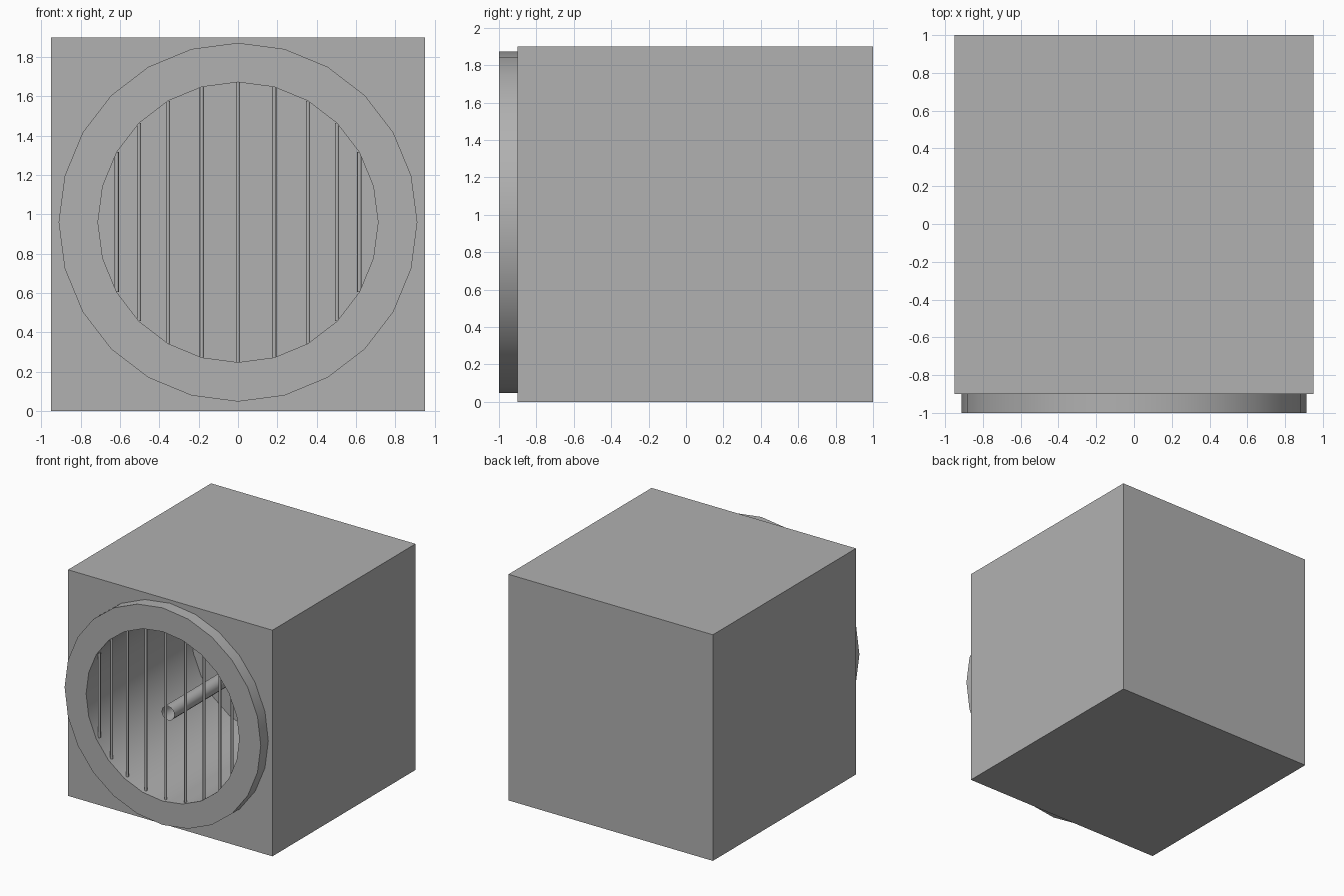
import bpy, math

if "Cube" in bpy.data.objects:
    bpy.data.objects.remove(bpy.data.objects["Cube"])

CZ, R_OUT, R_IN, SIDES = 0.96, 0.912, 0.712, 24

# Mid-grey paint shared by every part
grey = bpy.data.materials.new("grey_paint")
grey.diffuse_color = (0.44, 0.44, 0.44, 1)
grey.use_nodes = True
grey.node_tree.nodes["Principled BSDF"].inputs["Base Color"].default_value = grey.diffuse_color


def cylinder(name, r, y0, y1, sides=SIDES, fill='NGON'):
    """Cylinder running along y, centred on the door axis."""
    bpy.ops.mesh.primitive_cylinder_add(
        vertices=sides, radius=r, depth=y1 - y0, end_fill_type=fill,
        location=(0, (y0 + y1) / 2, CZ), rotation=(math.pi / 2, 0, 0))
    o = bpy.context.object
    o.name = name
    return o


def finish(o):
    bpy.ops.object.select_all(action='DESELECT')
    o.select_set(True)
    bpy.context.view_layer.objects.active = o
    bpy.ops.object.shade_smooth_by_angle(angle=math.radians(50))
    o.data.materials.clear()
    o.data.materials.append(grey)


def cut(o, cutter):
    bpy.context.view_layer.objects.active = o
    m = o.modifiers.new("cut", 'BOOLEAN')
    m.operation, m.solver, m.object = 'DIFFERENCE', 'EXACT', cutter
    bpy.ops.object.modifier_apply(modifier=m.name)
    bpy.data.objects.remove(cutter, do_unlink=True)
    finish(o)


# Cabinet with the drum cavity
bpy.ops.mesh.primitive_cube_add(size=1, location=(0, 0.05, 0.95))
cabinet = bpy.context.object
cabinet.name = "cabinet"
cabinet.scale = (1.9, 1.9, 1.9)
bpy.ops.object.transform_apply(location=True, rotation=True, scale=True)
cut(cabinet, cylinder("drum_cutter", R_IN, -1.2, 0.39))

# Raised ring round the opening
ring = cylinder("door_ring", R_OUT, -1.0, -0.9)
cut(ring, cylinder("ring_cutter", R_IN, -1.2, -0.7))

# Open-ended axle tube inside the drum
finish(cylinder("axle", 0.06, -0.93, 0.39, 12, 'NOTHING'))

# Vertical grille bars between opposite corners of the opening
for i in range(-4, 5):
    a = math.radians(15 * i)
    bpy.ops.mesh.primitive_cylinder_add(
        vertices=8, radius=0.011, depth=2 * R_IN * math.cos(a),
        location=(R_IN * math.sin(a), -0.96, CZ))
    bar = bpy.context.object
    bar.name = f"grille_bar_{i + 5}"
    finish(bar)
